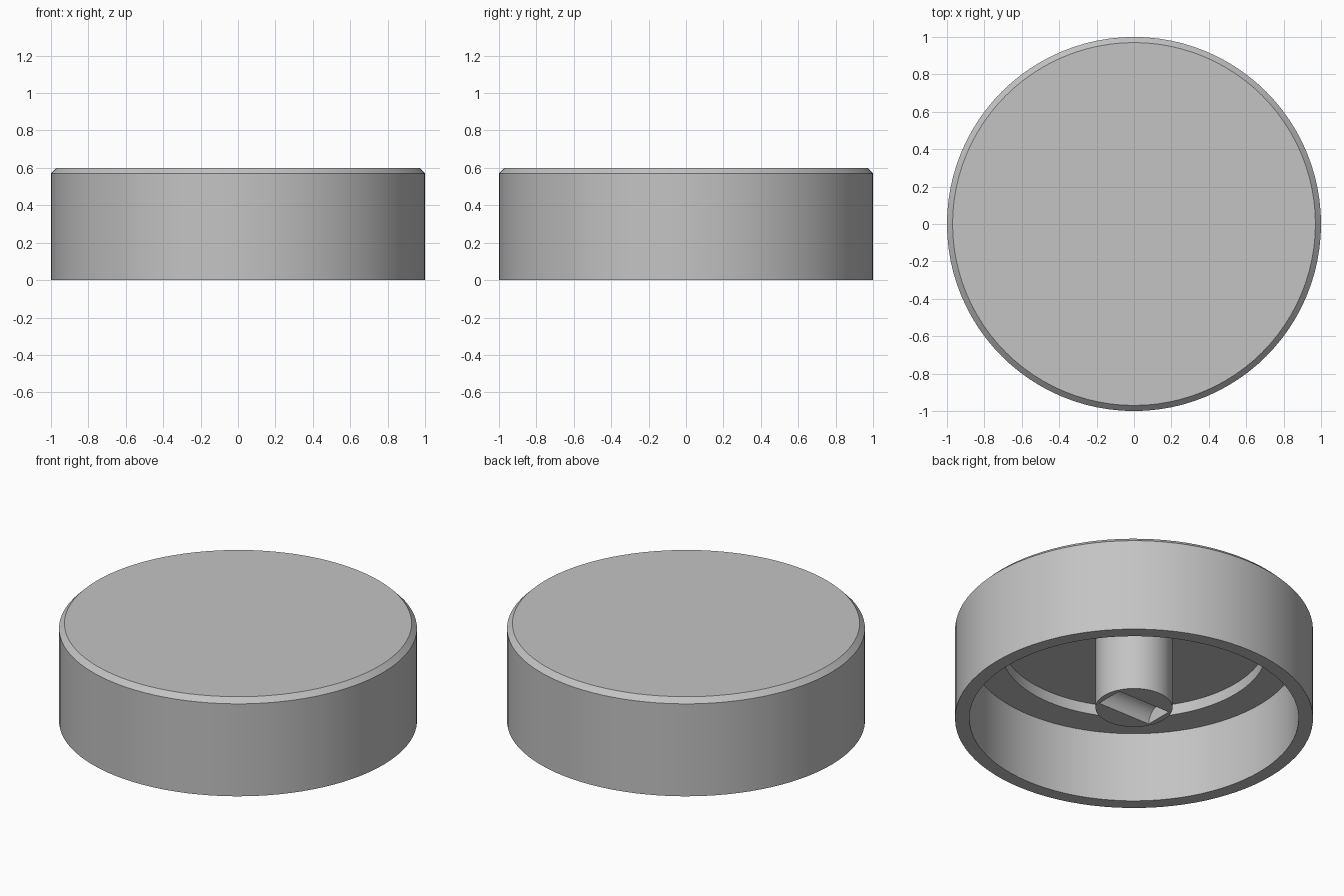
import bpy, bmesh, math
from mathutils import Matrix

default = bpy.data.objects.get("Cube")
if default:
    bpy.data.objects.remove(default, do_unlink=True)

SIDES = 96
grey = bpy.data.materials.new("plain_grey")
grey.use_nodes = True
colour = (0.55, 0.55, 0.55, 1)
grey.diffuse_color = colour
grey.node_tree.nodes["Principled BSDF"].inputs["Base Color"].default_value = colour


def make_object(name, bm):
    bmesh.ops.recalc_face_normals(bm, faces=bm.faces)
    mesh = bpy.data.meshes.new(name)
    bm.to_mesh(mesh)
    bm.free()
    mesh.materials.append(grey)
    obj = bpy.data.objects.new(name, mesh)
    bpy.context.collection.objects.link(obj)
    return obj


def lathe(name, profile):
    """Revolve a radius/height profile about the z axis."""
    bm = bmesh.new()
    verts = [bm.verts.new((r, 0, z)) for r, z in profile]
    edges = [bm.edges.new(pair) for pair in zip(verts, verts[1:])]
    bmesh.ops.spin(bm, geom=verts + edges, axis=(0, 0, 1), cent=(0, 0, 0),
                   angle=math.tau, steps=SIDES)
    bmesh.ops.remove_doubles(bm, verts=bm.verts, dist=0.0005)
    return make_object(name, bm)


def activate(obj):
    bpy.ops.object.select_all(action='DESELECT')
    obj.select_set(True)
    bpy.context.view_layer.objects.active = obj


# Hollow cap: chamfered top, outer wall, rim, inner ledge and shallow recess
cap = lathe("cap_shell", [(0, 0.6), (0.97, 0.6), (1, 0.57), (1, 0), (0.92, 0),
                          (0.92, 0.433), (0.74, 0.433), (0.74, 0.5), (0, 0.5)])

# Central stem, hanging from the recess
stem = lathe("stem", [(0, 0.07), (0.215, 0.07), (0.215, 0.51), (0, 0.51)])

# Round-topped slot across the foot of the stem
half_length, radius, foot = 0.18, 0.087, 0.07
arch = [(radius * math.cos(a), foot + radius * math.sin(a))
        for a in (math.pi * i / 24 for i in range(25))]
outline = [(radius, foot - 0.05)] + arch + [(-radius, foot - 0.05)]
bm = bmesh.new()
face = bm.faces.new([bm.verts.new((-half_length, y, z)) for y, z in outline])
extruded = bmesh.ops.extrude_face_region(bm, geom=[face])["geom"]
bmesh.ops.transform(bm, matrix=Matrix.Translation((2 * half_length, 0, 0)),
                    verts=[v for v in extruded if isinstance(v, bmesh.types.BMVert)])
cutter = make_object("slot_cutter", bm)
cutter.hide_render = True

activate(stem)
cut = stem.modifiers.new("slot", 'BOOLEAN')
cut.operation = 'DIFFERENCE'
cut.solver = 'EXACT'
cut.object = cutter
bpy.ops.object.modifier_apply(modifier=cut.name)
bpy.data.objects.remove(cutter, do_unlink=True)

# Smooth round walls with crisp edges
for obj in (cap, stem):
    activate(obj)
    bpy.ops.object.shade_smooth_by_angle(angle=math.radians(30))
